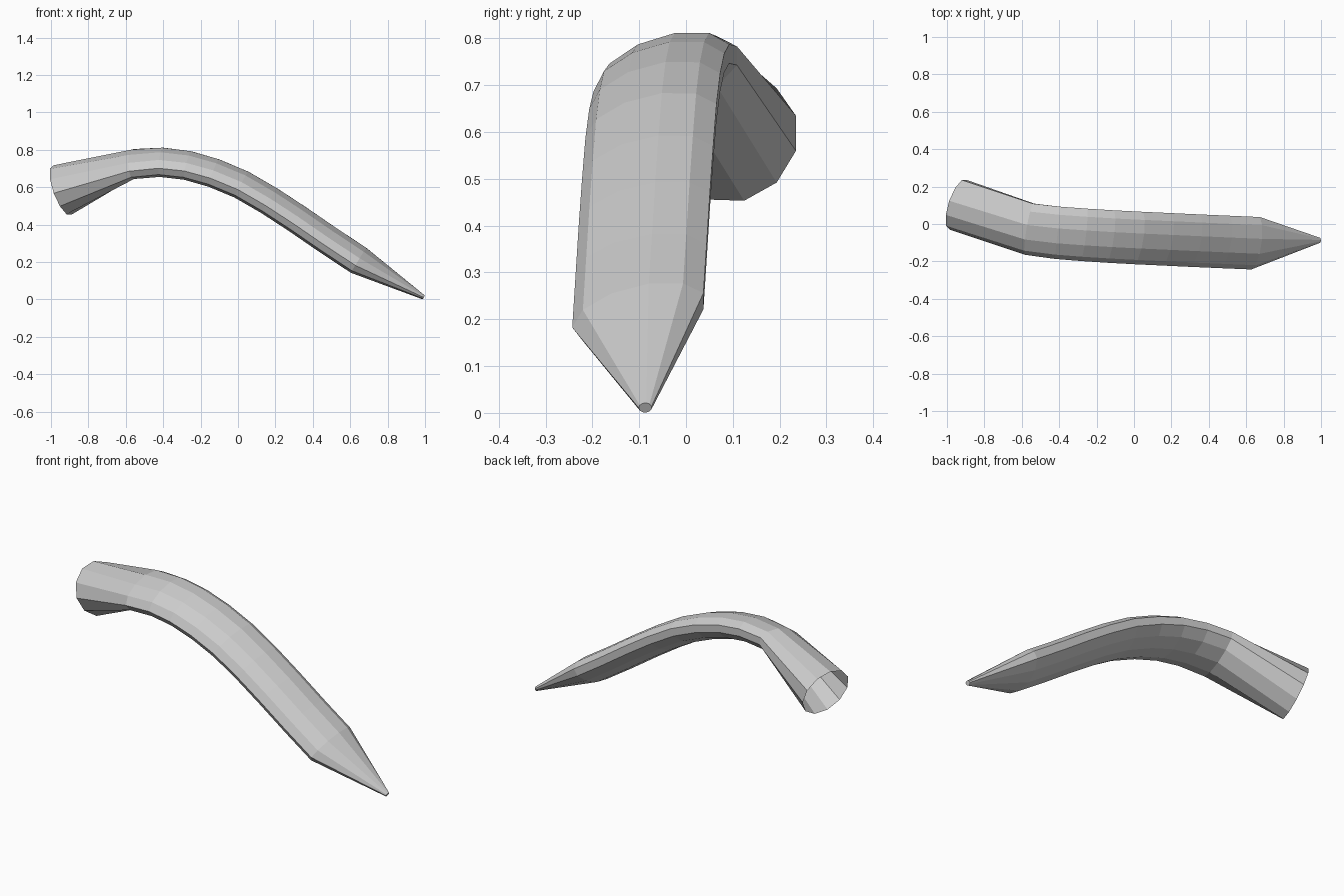
import bpy, bmesh, math
from mathutils import Vector

if "Cube" in bpy.data.objects:
    bpy.data.objects.remove(bpy.data.objects["Cube"])

SIDES = 11

# Each ring: centre x, y, z, half width, half thickness, skew of the flattened section
body = [(-0.56, -0.025, 0.725), (-0.41, -0.044, 0.735), (-0.27, -0.055, 0.718),
        (-0.13, -0.064, 0.678), (0.02, -0.072, 0.615), (0.17, -0.079, 0.528),
        (0.32, -0.086, 0.43), (0.48, -0.093, 0.32), (0.645, -0.1, 0.211)]
rings = [((-0.945, 0.105, 0.583), 0.142, 0.142, 0)]             # round open end
rings += [(p, 0.143, 0.08, math.radians(25)) for p in body]     # flattened curved shaft
rings += [((0.993, -0.087, 0.011), 0.014, 0.012, 0)]            # pointed tip

centres = [Vector(r[0]) for r in rings]
last = len(rings) - 1
bm = bmesh.new()
loops = []
for i, (_, width, thick, skew) in enumerate(rings):
    # Ring frame: mitred between the neighbouring path segments
    tangent = Vector()
    if i > 0:
        tangent += (centres[i] - centres[i - 1]).normalized()
    if i < last:
        tangent += (centres[i + 1] - centres[i]).normalized()
    tangent.normalize()
    side = Vector((0, 1, 0))
    side = (side - tangent * side.dot(tangent)).normalized()
    up = tangent.cross(side)
    loop = []
    for k in range(SIDES):
        t = 2 * math.pi * (k + 0.5) / SIDES
        loop.append(bm.verts.new(centres[i] + side * width * math.cos(t)
                                 + up * thick * math.sin(t + skew)))
    loops.append(loop)

# Skin between neighbouring rings, cap only the tip
for a, b in zip(loops, loops[1:]):
    for k in range(SIDES):
        n = (k + 1) % SIDES
        bm.faces.new((a[k], a[n], b[n], b[k]))
bm.faces.new(loops[-1])
bmesh.ops.recalc_face_normals(bm, faces=bm.faces)

mesh = bpy.data.meshes.new("curved_spike")
bm.to_mesh(mesh)
bm.free()
spike = bpy.data.objects.new("curved_spike", mesh)
bpy.context.collection.objects.link(spike)
